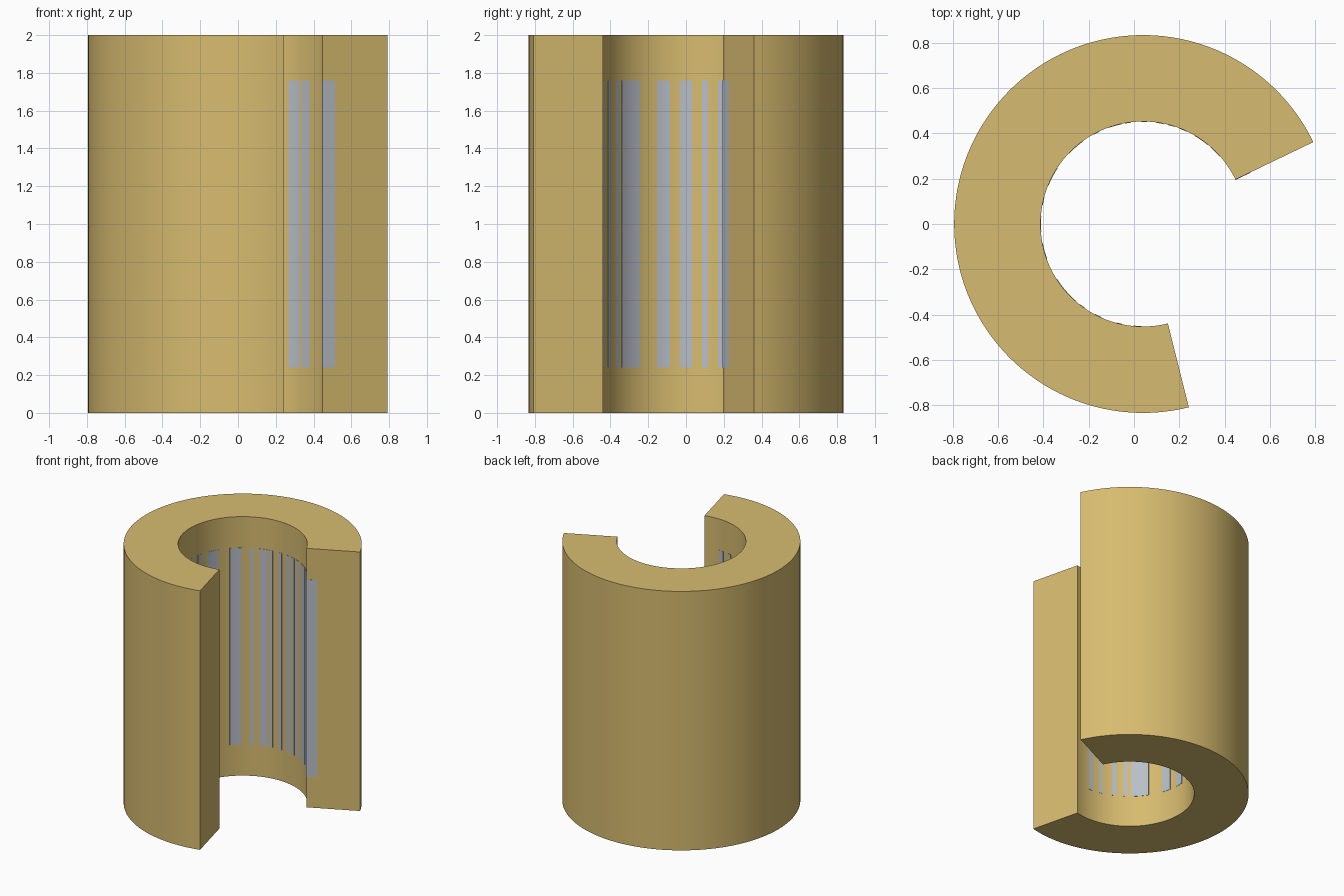
import bpy, bmesh, math

if "Cube" in bpy.data.objects:
    bpy.data.objects.remove(bpy.data.objects["Cube"])

CX, R_IN, R_OUT, HEIGHT = 0.04, 0.452, 0.833, 2.0
START, END = 25.7, 284.0          # cut angles, degrees


def material(name, rgb):
    m = bpy.data.materials.new(name)
    m.diffuse_color = (*rgb, 1)
    m.use_nodes = True
    m.node_tree.nodes["Principled BSDF"].inputs["Base Color"].default_value = m.diffuse_color
    return m


gold = material("gold", (0.68, 0.50, 0.16))
silver = material("silver", (0.48, 0.52, 0.58))


def polar(r, a):
    return CX + r * math.cos(a), r * math.sin(a)


def add_sector(bm, r0, r1, a0, a1, z0, z1, step):
    """Closed ring sector swept in angle, added to bm."""
    n = max(1, round((a1 - a0) / step))
    rings = []
    for i in range(n + 1):
        a = math.radians(a0 + (a1 - a0) * i / n)
        rings.append([bm.verts.new((*polar(r, a), z))
                      for r, z in ((r0, z0), (r1, z0), (r1, z1), (r0, z1))])
    for p, q in zip(rings, rings[1:]):
        for k in range(4):
            j = (k + 1) % 4
            bm.faces.new((p[k], p[j], q[j], q[k]))
    bm.faces.new(rings[0])
    bm.faces.new(rings[-1][::-1])


def finish(bm, name, mat):
    bmesh.ops.recalc_face_normals(bm, faces=bm.faces[:])
    me = bpy.data.meshes.new(name)
    bm.to_mesh(me)
    bm.free()
    me.materials.append(mat)
    ob = bpy.data.objects.new(name, me)
    bpy.context.collection.objects.link(ob)
    bpy.context.view_layer.objects.active = ob
    ob.select_set(True)
    bpy.ops.object.shade_smooth_by_angle(angle=math.radians(30))
    ob.select_set(False)
    return ob


# Open cylinder wall with slightly softened rims
bm = bmesh.new()
add_sector(bm, R_IN, R_OUT, START, END, 0, HEIGHT, 2)
sharp = [e for e in bm.edges if e.calc_face_angle(0) > math.radians(45)]
bmesh.ops.bevel(bm, geom=sharp, offset=0.006, offset_type='OFFSET',
                segments=2, profile=0.5, affect='EDGES')
finish(bm, "split_cylinder", gold)

# Vertical bars along the inner wall (start and end angle of each)
bars = [(41.4, 48.9), (50.7, 59.8), (65, 69), (72, 76), (78.5, 82.5),
        (87.7, 91), (97.2, 100.2), (102.2, 109.7), (115.2, 118.8),
        (125.9, 136.6), (146.9, 158), (165, 169.2), (175.9, 184.1),
        (190.9, 200), (212.7, 228.9), (232, 235.3), (242, 246),
        (255, 258), (264.5, 269)]
bm = bmesh.new()
for a0, a1 in bars:
    add_sector(bm, R_IN - 0.002, R_IN + 0.001, a0, a1, 0.24, 1.76, 2)
finish(bm, "inner_bars", silver)

# Last bar, lying on the upper cut face beside the inner edge
bm = bmesh.new()
add_sector(bm, R_IN - 0.002, R_IN + 0.074, START - 0.2, START + 0.1, 0.24, 1.76, 2)
finish(bm, "cut_face_bar", silver)
